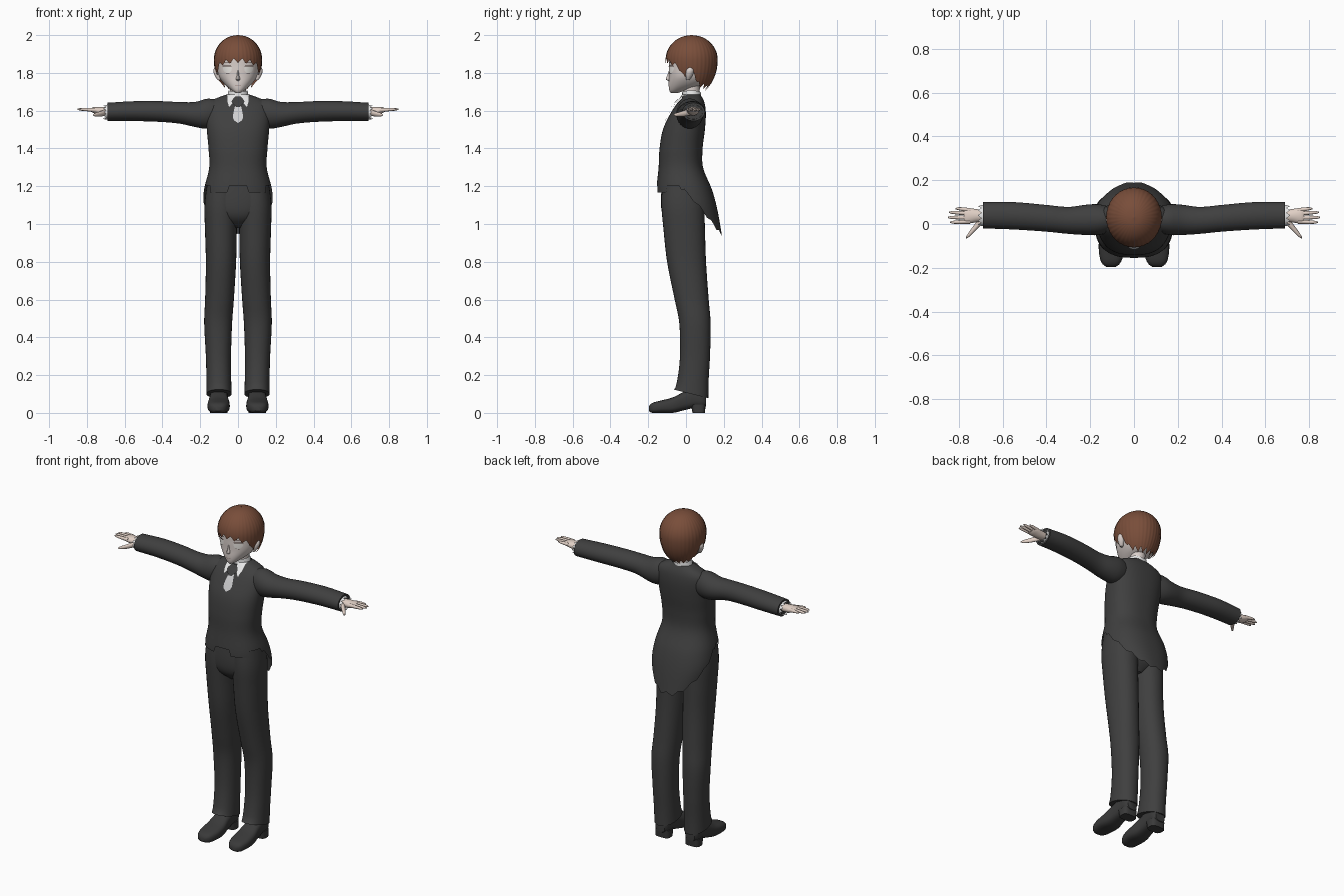
import bpy, bmesh
from math import sin, cos, pi, tau, copysign, radians

cube = bpy.data.objects.get("Cube")
if cube:
    bpy.data.objects.remove(cube, do_unlink=True)


def material(name, *rgb):
    m = bpy.data.materials.new(name)
    m.use_nodes = True
    m.diffuse_color = (*rgb, 1)
    m.node_tree.nodes["Principled BSDF"].inputs["Base Color"].default_value = (*rgb, 1)
    return m


suit = material("charcoal suit", .05, .05, .05)
leather = material("dark leather", .042, .042, .042)
linen = material("white linen", .8, .8, .8)
silk = material("pale grey silk", .62, .62, .63)
face_skin = material("pale face skin", .7, .63, .6)
hand_skin = material("warm hand skin", .75, .63, .56)
brown = material("brown hair", .19, .075, .042)
lash = material("dark lash", .06, .035, .03)
eye_white = material("eye white", .85, .82, .78)
lip = material("muted lip", .35, .24, .22)

ORDER = {"x": lambda t, u, v: (t, u, v),
         "y": lambda t, u, v: (u, t, v),
         "z": lambda t, u, v: (u, v, t)}


def sample(table, t):
    """Smoothly interpolate rows of (position, value, value, ...)."""
    last = len(table) - 1
    t = min(max(t, table[0][0]), table[last][0])
    i = max(j for j in range(last) if table[j][0] <= t)
    a, b = table[i], table[i + 1]
    before, after = table[max(i - 1, 0)], table[min(i + 2, last)]
    h = b[0] - a[0]
    f = (t - a[0]) / h
    values = []
    for k in range(1, len(a)):
        m = (b[k] - before[k]) / (b[0] - before[0]) * h
        n = (after[k] - a[k]) / (after[0] - a[0]) * h
        d = b[k] - a[k]
        values.append(a[k] + f * (m + f * (3 * d - 2 * m - n + f * (m + n - 2 * d))))
    return values


def saw(a, teeth):
    return abs((a * teeth / tau) % 1 * 2 - 1)


def finish(name, mat, bm, mirror):
    mesh = bpy.data.meshes.new(name)
    bm.to_mesh(mesh)
    bm.free()
    mesh.materials.append(mat)
    mesh.shade_smooth()
    mesh.set_sharp_from_angle(angle=radians(45))
    obj = bpy.data.objects.new(name, mesh)
    bpy.context.scene.collection.objects.link(obj)
    if mirror:
        obj.modifiers.new("mirror", "MIRROR")
    return obj


def loft(name, mat, rings, axis="z", n=24, levels=16, p=1, start=None, end=None,
         caps=True, ease=False, ripple=None, mirror=False):
    """Skin rings of (position, u min, u max, v min, v max) along an axis."""
    bm = bmesh.new()
    grid = []
    for j in range(levels + 1):
        k = sin(j / levels * pi / 2) if ease else j / levels
        row = []
        for i in range(n):
            a = tau * i / n
            lo = start(a) if start else rings[0][0]
            hi = end(a) if end else rings[-1][0]
            t = lo + (hi - lo) * k
            u0, u1, v0, v1 = sample(rings, t)
            grow = (1 + ripple(a)) / 2 if ripple else .5
            c, s = cos(a), sin(a)
            u = (u0 + u1) / 2 + (u1 - u0) * grow * copysign(abs(c) ** p, c)
            v = (v0 + v1) / 2 + (v1 - v0) * grow * copysign(abs(s) ** p, s)
            row.append(bm.verts.new(ORDER[axis](t, u, v)))
        grid.append(row)
    for low, high in zip(grid, grid[1:]):
        for i in range(n):
            k = (i + 1) % n
            bm.faces.new((low[i], low[k], high[k], high[i]))
    if caps:
        bm.faces.new(grid[0])
        bm.faces.new(grid[-1])
    bmesh.ops.recalc_face_normals(bm, faces=bm.faces)
    return finish(name, mat, bm, mirror)


def plate(name, mat, rows, body, p, offset, mirror=False, steps=8):
    """Thin sheet of (z, x min, x max) rows laid on the front of a lofted body."""
    bm = bmesh.new()
    grid = []
    for j in range(steps + 1):
        z = rows[0][0] + (rows[-1][0] - rows[0][0]) * j / steps
        x0, x1 = sample(rows, z)
        u0, u1, v0, v1 = sample(body, z)
        row = []
        for i in range(steps + 1):
            x = x0 + (x1 - x0) * i / steps
            r = min(abs(x) * 2 / (u1 - u0), 1)
            y = (v0 + v1) / 2 - (v1 - v0) / 2 * (1 - r ** (2 / p)) ** (p / 2)
            row.append(bm.verts.new((x, y - offset, z)))
        grid.append(row)
    for low, high in zip(grid, grid[1:]):
        for i in range(steps):
            bm.faces.new((low[i], low[i + 1], high[i + 1], high[i]))
    return finish(name, mat, bm, mirror)


def sym(z, w, front, back):
    return (z, -w, w, front, back)


# Coat with stepped front hem and long jagged tail
coat = [sym(.93, .15, -.15, .192), sym(1.08, .185, -.152, .165), sym(1.18, .18, -.156, .138),
        sym(1.3, .152, -.145, .09), sym(1.4, .156, -.14, .088), sym(1.5, .165, -.122, .1),
        sym(1.58, .17, -.085, .105), sym(1.635, .16, -.05, .1), sym(1.662, .125, -.025, .09),
        sym(1.685, .06, -.01, .075)]


def coat_hem(a):
    s = sin(a)
    if s < -.1:
        return 1.168 if s < -.6 and abs(cos(a)) > .2 else 1.205
    return 1.165 - .235 * max(s, 0) + .02 * saw(a, 16)


body = loft("coat", suit, coat, n=96, levels=40, p=.85, start=coat_hem, caps=False)

# Sleeves, cuffs
loft("sleeves", suit, [(.08, -.03, .07, 1.53, 1.65), (.16, -.05, .09, 1.505, 1.664),
     (.22, -.05, .088, 1.512, 1.647), (.3, -.045, .078, 1.53, 1.645), (.4, -.035, .087, 1.54, 1.65),
     (.55, -.025, .1, 1.545, 1.65), (.69, -.02, .1, 1.545, 1.642)],
     axis="x", n=32, levels=24, mirror=True)
loft("cuffs", linen, [(.66, -.012, .09, 1.553, 1.633), (.72, -.008, .086, 1.555, 1.63)], axis="x",
     n=48, levels=2, end=lambda a: .698 + .016 * saw(a, 12), caps=False, mirror=True)

# Hands
loft("palms", hand_skin, [(.66, .015, .062, 1.575, 1.615), (.72, .008, .068, 1.575, 1.62),
     (.765, .002, .073, 1.587, 1.618), (.778, .01, .066, 1.595, 1.613)], axis="x", mirror=True)
for label, base, tip, reach in (("index", .011, .008, .84), ("middle", .029, .03, .85),
                                ("ring", .047, .053, .845), ("little", .063, .07, .815)):
    loft(label + "_fingers", hand_skin, [(.75, base - .01, base + .01, 1.592, 1.615),
         (reach - .015, tip - .007, tip + .007, 1.6, 1.614),
         (reach, tip - .003, tip + .003, 1.604, 1.61)], axis="x", n=10, levels=8, mirror=True)
loft("thumbs", hand_skin, [(.695, .0, .04, 1.575, 1.61), (.735, -.042, -.01, 1.568, 1.595),
     (.76, -.064, -.045, 1.57, 1.586), (.767, -.066, -.058, 1.574, 1.58)],
     axis="x", n=12, levels=10, mirror=True)

# Trousers: hips and legs with slanted hems
loft("trouser_hips", suit, [sym(.98, .03, -.06, .05), sym(1.03, .12, -.115, .09),
     sym(1.1, .168, -.132, .098), sym(1.25, .15, -.125, .085)], n=40, p=.85)
legs = loft("trouser_legs", suit, [(.1, .034, .167, -.065, .118), (.18, .036, .167, -.045, .12),
            (.3, .037, .17, -.032, .127), (.48, .031, .179, -.036, .13), (.6, .022, .174, -.06, .12),
            (.8, .01, .17, -.1, .106), (.98, .006, .175, -.12, .1), (1.1, .002, .177, -.13, .096),
            (1.24, .002, .16, -.125, .085)], n=32, levels=36, p=.92, mirror=True)
for v in legs.data.vertices:
    if v.co.z < .101:
        v.co.z -= (v.co.y - .03) * .25

# Shoes and heels
loft("shoes", leather, [(-.197, .085, .125, .01, .035), (-.18, .063, .147, .0, .052),
     (-.13, .046, .16, .0, .066), (-.07, .044, .16, .0, .082), (-.01, .052, .152, .014, .112),
     (.05, .055, .147, .028, .135), (.09, .058, .144, .028, .13), (.106, .07, .132, .035, .1)],
     axis="y", n=28, levels=24, p=.7, mirror=True)
loft("shoe_heels", leather, [(0, .055, .147, .035, .1), (.045, .055, .147, .025, .104)],
     levels=2, p=.6, mirror=True)

# Collar, neck and tie
loft("neck", face_skin, [sym(1.63, .045, -.01, .075), sym(1.7, .042, -.012, .072),
     sym(1.77, .045, -.01, .08)])
loft("shirt_collar", linen, [sym(1.65, .062, -.02, .08), sym(1.71, .05, -.02, .078)],
     n=40, levels=4, end=lambda a: 1.695 + .012 * abs(cos(a)), caps=False)
plate("collar_wings", linen, [(1.62, .042, .05), (1.65, .022, .058), (1.685, .01, .058)],
      coat, .85, .011, mirror=True)
plate("tie", silk, [(1.535, -.004, .004), (1.555, -.028, .028), (1.62, -.02, .02),
      (1.64, -.014, .014)], coat, .85, .009)
plate("tie_knot", suit, [(1.62, -.01, .01), (1.648, -.034, .034), (1.675, -.014, .014)],
      coat, .85, .018)

# Head, nose, ears
head = [sym(1.693, .01, -.08, -.045), sym(1.705, .03, -.088, -.01), sym(1.74, .072, -.092, .09),
        sym(1.78, .1, -.09, .125), sym(1.83, .108, -.09, .14), sym(1.9, .106, -.085, .145),
        sym(1.96, .075, -.045, .11), sym(1.985, .03, 0, .06)]
loft("head", face_skin, head, n=40, levels=30, p=.88)
loft("nose", face_skin, [sym(1.757, .004, -.094, -.07), sym(1.766, .011, -.107, -.07),
     sym(1.785, .007, -.1, -.07), sym(1.815, .004, -.09, -.07)], n=12, levels=8)
loft("ears", face_skin, [(1.762, .09, .108, .002, .018), (1.785, .09, .123, -.002, .034),
     (1.815, .09, .131, .0, .043), (1.832, .09, .122, .01, .036)], n=16, levels=8, mirror=True)

# Face details
plate("eyes", eye_white, [(1.8, .045, .062), (1.81, .036, .075), (1.824, .033, .079),
      (1.836, .038, .074)], head, .88, .004, mirror=True)
plate("eyelashes", lash, [(1.833, .032, .083), (1.839, .039, .077)], head, .88, .006, mirror=True)
plate("lower_lids", lash, [(1.798, .044, .064), (1.8005, .043, .065)], head, .88, .005, mirror=True)
plate("eyebrows", lash, [(1.852, .035, .078), (1.856, .035, .078)], head, .88, .005, mirror=True)
plate("mouth", lip, [(1.731, -.016, .016), (1.734, -.016, .016)], head, .88, .004)

# Hair cap with fringe, sideburns and nape
hair = []
for step in range(-5, 7):
    phi = step * pi / 12
    w = max(cos(phi), .01)
    hair.append(sym(1.87 + (.13 if phi > 0 else .19) * sin(phi), .127 * w,
                    .03 - .137 * w, .03 + .137 * w))
hairline = [(-1, 1.865), (-.75, 1.85), (-.5, 1.825), (-.3, 1.775), (-.1, 1.815),
            (.1, 1.8), (.3, 1.745), (1, 1.72)]


def hair_hem(a):
    return sample(hairline, sin(a))[0] + .026 * (saw(a, 18) - .5)


loft("hair", brown, hair, n=144, levels=24, start=hair_hem, caps=False, ease=True,
     ripple=lambda a: .012 * (saw(a, 36) - .5))
